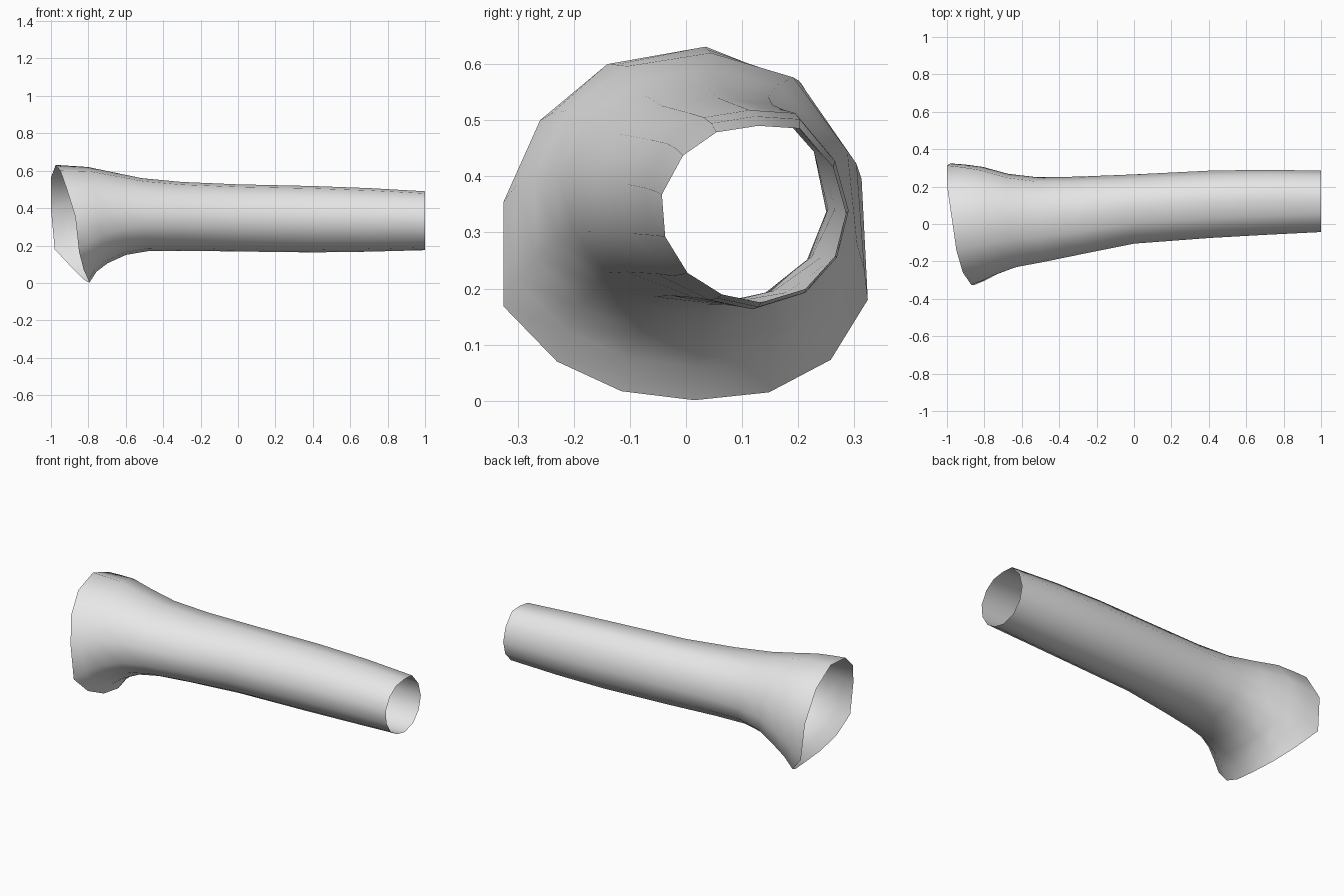
import bpy, bmesh

if "Cube" in bpy.data.objects:
    bpy.data.objects.remove(bpy.data.objects["Cube"])

# Slanted flared rim (x, y, z), running round the opening
RIM = [(-.975, .035, .631), (-.95, -.14, .60), (-.915, -.26, .50), (-.87, -.325, .355),
       (-.85, -.325, .168), (-.825, -.23, .07), (-.80, -.115, .017), (-.795, .015, .001),
       (-.82, .148, .015), (-.88, .258, .073), (-.98, .324, .18), (-1.0, .313, .395),
       (-1.0, .207, .563)]
# Cross-section of the narrow end (y, z), same order
END = [(.13, .492), (.055, .48), (-.005, .437), (-.043, .365), (-.037, .287), (.003, .22),
       (.065, .18), (.135, .165), (.215, .19), (.268, .25), (.288, .33), (.265, .415),
       (.205, .487)]
# Rings between: x, share of rim slant, share of rim shape, ymin, ymax, zmin, zmax
RINGS = [(-.84, .8, .9, -.305, .318, .06, .626),
         (-.76, .6, .75, -.27, .305, .105, .62),
         (-.64, .4, .55, -.23, .268, .15, .592),
         (-.50, .2, .35, -.205, .25, .17, .56),
         (-.30, .05, .2, -.165, .253, .172, .54),
         (0, 0, .1, -.105, .265, .168, .527),
         (.4, 0, 0, -.075, .285, .163, .518),
         (.7, 0, 0, -.058, .29, .167, .507),
         (1, 0, 0, -.043, .285, .175, .49)]


def unit(points):
    """Scale a closed outline to fill the 0..1 square."""
    ys, zs = zip(*points)
    return [((y - min(ys)) / (max(ys) - min(ys)), (z - min(zs)) / (max(zs) - min(zs)))
            for y, z in points]


rim_shape = unit([p[1:] for p in RIM])
end_shape = unit(END)

# Sleeve: open tube lofted from the rim to the narrow end
bm = bmesh.new()
loops = [[bm.verts.new(p) for p in RIM]]
for x, slant, mix, y0, y1, z0, z1 in RINGS:
    shape = unit([(a[0] * mix + b[0] * (1 - mix), a[1] * mix + b[1] * (1 - mix))
                  for a, b in zip(rim_shape, end_shape)])
    loops.append([bm.verts.new((x + slant * (r[0] + .9), y0 + u * (y1 - y0), z0 + v * (z1 - z0)))
                  for r, (u, v) in zip(RIM, shape)])
n = len(RIM)
for a, b in zip(loops, loops[1:]):
    for i in range(n):
        j = (i + 1) % n
        f = bm.faces.new((a[i], b[i], b[j], a[j]))
        f.smooth = True
bm.normal_update()
# Turn faces outward
top = max(bm.faces, key=lambda f: f.calc_center_median().z)
if top.normal.z < 0:
    bmesh.ops.reverse_faces(bm, faces=bm.faces[:])

mesh = bpy.data.meshes.new("sleeve")
bm.to_mesh(mesh)
bm.free()
mat = bpy.data.materials.new("light grey")
mat.diffuse_color = (.8, .8, .8, 1)
mat.use_nodes = True
mat.node_tree.nodes["Principled BSDF"].inputs["Base Color"].default_value = mat.diffuse_color
mesh.materials.append(mat)
sleeve = bpy.data.objects.new("sleeve", mesh)
bpy.context.collection.objects.link(sleeve)
